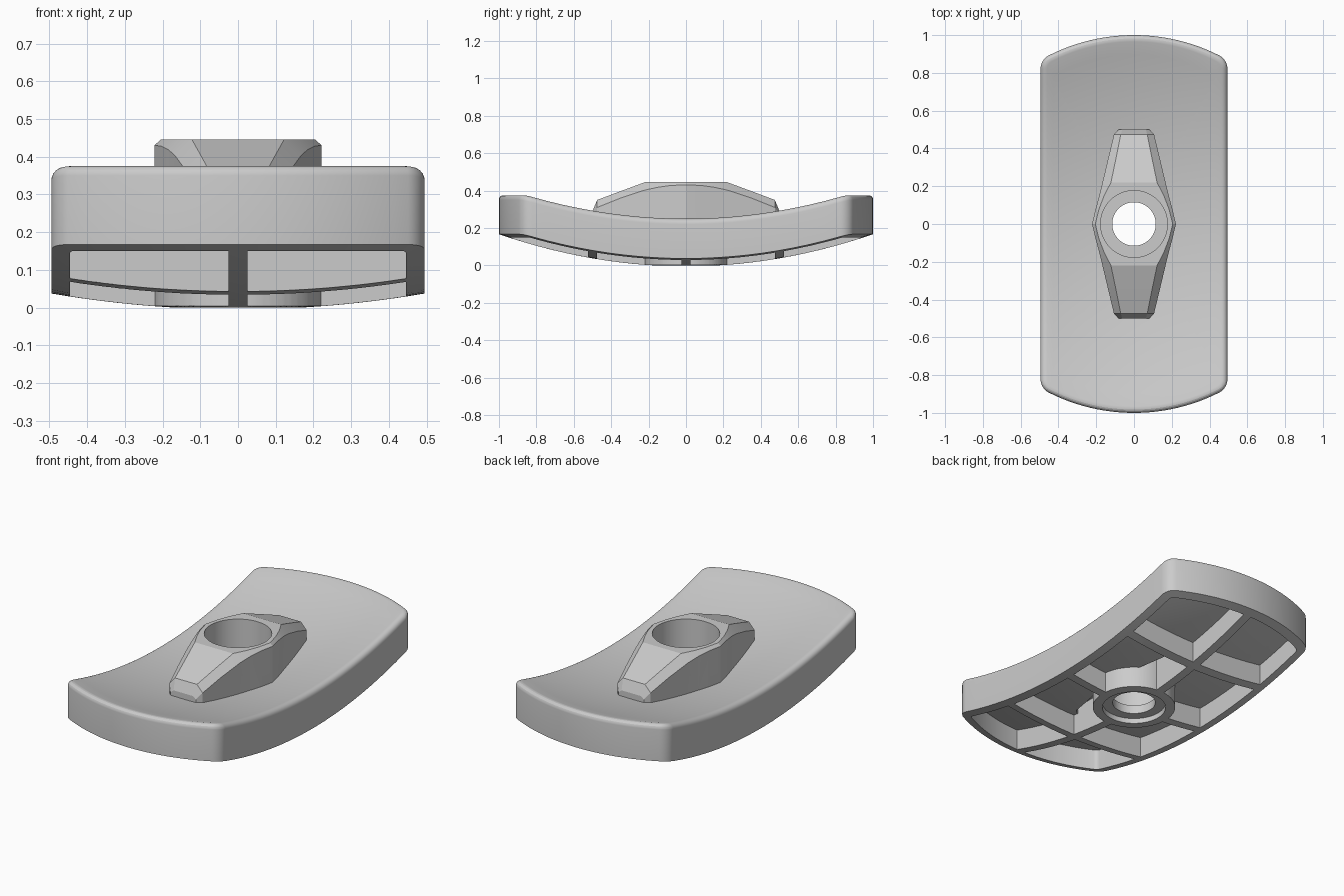
import bpy, bmesh, math

if "Cube" in bpy.data.objects:
    bpy.data.objects.remove(bpy.data.objects["Cube"])

grey = bpy.data.materials.new("light grey")
grey.diffuse_color = (0.6, 0.6, 0.6, 1)
grey.use_nodes = True
grey.node_tree.nodes["Principled BSDF"].inputs["Base Color"].default_value = grey.diffuse_color


def loft(name, rings):
    """Closed solid through rings of equal point count, capped at both ends."""
    bm = bmesh.new()
    vr = [[bm.verts.new(p) for p in r] for r in rings]
    n = len(vr[0])
    for a, b in zip(vr, vr[1:]):
        for i in range(n):
            j = (i + 1) % n
            bm.faces.new((a[i], a[j], b[j], b[i]))
    bm.faces.new(vr[0][::-1])
    bm.faces.new(vr[-1])
    bmesh.ops.recalc_face_normals(bm, faces=bm.faces)
    me = bpy.data.meshes.new(name)
    bm.to_mesh(me)
    bm.free()
    me.materials.append(grey)
    ob = bpy.data.objects.new(name, me)
    bpy.context.collection.objects.link(ob)
    return ob


def combine(target, tool, op):
    m = target.modifiers.new("cut", 'BOOLEAN')
    m.operation, m.solver, m.object = op, 'EXACT', tool
    bpy.context.view_layer.objects.active = target
    bpy.ops.object.modifier_apply(modifier=m.name)
    bpy.data.objects.remove(tool)


def cylinder(name, r, z0, z1):
    ring = [(r * math.cos(i * math.tau / 64), r * math.sin(i * math.tau / 64)) for i in range(64)]
    return loft(name, [[(x, y, z) for x, y in ring] for z in (z0, z1)])


def box(name, hx, hy, cy, z0, z1):
    pts = [(-hx, cy - hy), (hx, cy - hy), (hx, cy + hy), (-hx, cy + hy)]
    return loft(name, [[(x, y, z) for x, y in pts] for z in (z0, z1)])


def dish(x, y):
    return 0.172 * (x * x + y * y)


def outline(d):
    """Plate outline (straight sides, round ends, filleted corners) inset by d."""
    hw, R, rc = 0.495 - d, 1 - d, 0.08 - d
    cx = hw - rc
    cy = math.sqrt((R - rc) ** 2 - cx ** 2)
    ang = math.atan2(cy, cx)
    q = [(hw, cy * i / 10) for i in range(10)]
    q += [(cx + rc * math.cos(ang * i / 8), cy + rc * math.sin(ang * i / 8)) for i in range(8)]
    for i in range(13):
        a = ang + (math.pi / 2 - ang) * i / 12
        q.append((R * math.cos(a), R * math.sin(a)))
    half = q + [(-x, y) for x, y in q[-2::-1]]
    return half + [(-x, -y) for x, y in half[1:-1]]


def surf(pts, s, z):
    return [(x * s, y * s, z + dish(x * s, y * s)) for x, y in pts]


STEPS = [i / 14 for i in range(1, 15)]

# Dished plate with a rounded upper rim
F, TOP, BOT = 0.035, 0.213, -0.005
rings = [surf(outline(0), s, BOT) for s in STEPS]
for i in range(7):
    a = i * math.pi / 12
    rings.append(surf(outline(F * (1 - math.cos(a))), 1, TOP - F * (1 - math.sin(a))))
rings += [surf(outline(F), s, TOP) for s in STEPS[-2::-1]]
plate = loft("clamp_plate", rings)


def lug(name, w_in, z_in, ky, base):
    """Tapered, chamfered lug; the same shape, shrunk, gives its hollow."""
    # y, half width, chamfer height, crest half width, crest height
    half = [(0, .222, .43, .205, .445), (.08, .203, .428, .185, .445),
            (.15, .184, .418, .158, .445), (.22, .167, .403, .122, .445),
            (.35, .136, .36, .095, .397), (.475, .106, .31, .07, .35),
            (.5, .08, .275, .062, .29)]
    secs = [(-s[0],) + s[1:] for s in half[:0:-1]] + half
    out = []
    for y, w, zc, t, zt in secs:
        w, t, zc, zt, y = w - w_in, t - w_in, zc - z_in, zt - z_in, y * ky
        out.append([(-w, y, base), (w, y, base), (w, y, zc), (t, y, zt), (-t, y, zt), (-w, y, zc)])
    return loft(name, out)


# Underside pockets, split by the ribs and the centre boss
inner = outline(0.05)
pocket = loft("pocket_cutter", [[(x, y, -0.3) for x, y in inner]]
              + [surf(inner, s, 0.115) for s in STEPS[::-1]])
combine(pocket, lug("lug_hollow", 0.05, 0.06, 0.88, 0.08), 'UNION')
combine(pocket, box("long_rib", 0.025, 1.2, 0, -0.5, 0.8), 'DIFFERENCE')
for cy in (-0.5, 0, 0.5):
    combine(pocket, box("cross_rib", 0.8, 0.025, cy, -0.5, 0.8), 'DIFFERENCE')
combine(pocket, cylinder("boss", 0.222, -0.5, 0.8), 'DIFFERENCE')
combine(plate, pocket, 'DIFFERENCE')

# Raised lug on top
combine(plate, lug("lug", 0, 0, 1, 0.19), 'UNION')

# Stepped centre hole: wide bore above, through hole, shallow recess below
combine(plate, cylinder("upper_bore", 0.177, 0.08, 0.8), 'DIFFERENCE')
combine(plate, cylinder("through_hole", 0.115, -0.5, 0.5), 'DIFFERENCE')
combine(plate, cylinder("lower_recess", 0.17, -0.5, 0.03), 'DIFFERENCE')

bpy.ops.object.select_all(action='DESELECT')
plate.select_set(True)
bpy.context.view_layer.objects.active = plate
bpy.ops.object.shade_smooth_by_angle(angle=math.radians(18))
